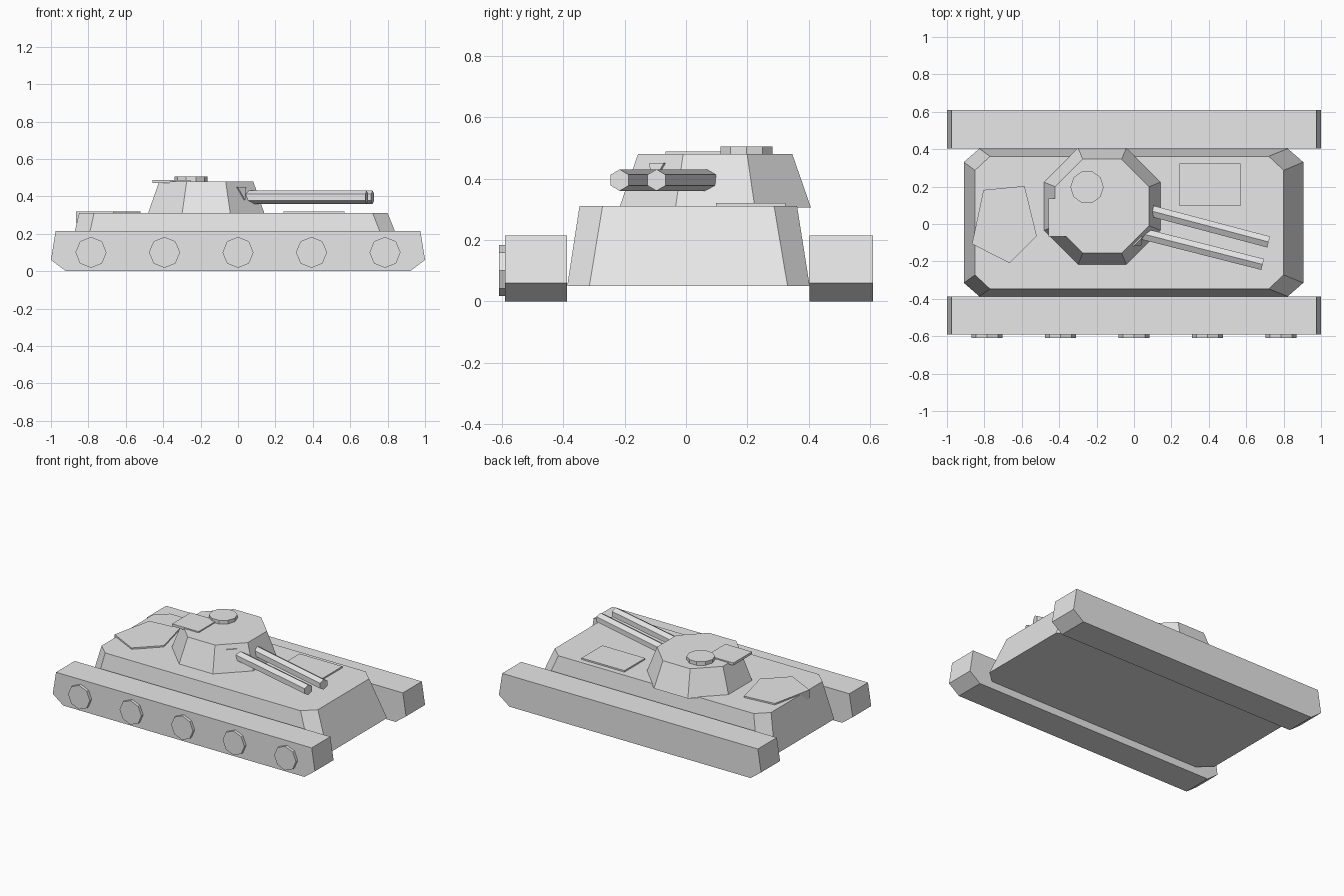
import bpy, bmesh
from math import sin, cos, pi
from mathutils import Vector

cube = bpy.data.objects.get("Cube")
if cube:
    bpy.data.objects.remove(cube, do_unlink=True)

grey = bpy.data.materials.new("plain_grey")
grey.use_nodes = True
grey.diffuse_color = (0.8, 0.8, 0.8, 1)
grey.node_tree.nodes["Principled BSDF"].inputs["Base Color"].default_value = (0.8, 0.8, 0.8, 1)


def loft(name, ring_a, ring_b):
    """Closed solid between two matching rings of 3D points."""
    bm = bmesh.new()
    a = [bm.verts.new(p) for p in ring_a]
    b = [bm.verts.new(p) for p in ring_b]
    bm.faces.new(a)
    bm.faces.new(b)
    n = len(a)
    for i in range(n):
        j = (i + 1) % n
        bm.faces.new((a[i], a[j], b[j], b[i]))
    bmesh.ops.recalc_face_normals(bm, faces=bm.faces)
    mesh = bpy.data.meshes.new(name)
    bm.to_mesh(mesh)
    bm.free()
    mesh.materials.append(grey)
    obj = bpy.data.objects.new(name, mesh)
    bpy.context.collection.objects.link(obj)
    return obj


def flat(points, z):
    return [(x, y, z) for x, y in points]


def upright(points, y):
    return [(x, y, z) for x, z in points]


def polygon(cx, cy, r, sides, turn=0.0):
    return [(cx + r * cos(turn + 2 * pi * i / sides),
             cy + r * sin(turn + 2 * pi * i / sides)) for i in range(sides)]


def rect(x0, x1, y0, y1):
    return [(x0, y0), (x1, y0), (x1, y1), (x0, y1)]


def cut_rect(x0, x1, y0, y1, cx, cy):
    """Rectangle with its corners cut off."""
    return [(x0 + cx, y0), (x1 - cx, y0), (x1, y0 + cy), (x1, y1 - cy),
            (x1 - cx, y1), (x0 + cx, y1), (x0, y1 - cy), (x0, y0 + cy)]


# Tracks
track = [(-1, 0.06), (-0.92, 0), (0.92, 0), (1, 0.06), (0.975, 0.215), (-0.975, 0.215)]
for side, y0, y1 in (("right", -0.59, -0.387), ("left", 0.403, 0.61)):
    loft(f"{side}_track", upright(track, y0), upright(track, y1))

# Wheels on the right track only
for i in range(5):
    disc = polygon((i - 2) * 0.393, 0.1, 0.083, 8)
    loft(f"wheel_{i + 1}", upright(disc, -0.61), upright(disc, -0.58))

# Hull with sloped sides and cut corners
loft("hull",
     flat(cut_rect(-0.91, 0.905, -0.387, 0.403, 0.083, 0.072), 0.05),
     flat(cut_rect(-0.85, 0.80, -0.347, 0.362, 0.08, 0.075), 0.31))

# Turret
TX, TY = -0.17, 0.095
loft("turret", flat(polygon(TX, TY, 0.338, 8, pi / 8), 0.305),
     flat(polygon(TX, TY, 0.272, 8, pi / 8), 0.48))

# Round cupola and square hatch on the turret roof
cupola = polygon(-0.251, 0.197, 0.089, 10)
loft("cupola", flat(cupola, 0.47), flat(cupola, 0.505))
hatch = rect(-0.456, -0.254, -0.067, 0.136)
loft("turret_hatch", flat(hatch, 0.471), flat(hatch, 0.488))

# Deck plates
deck = rect(0.243, 0.57, 0.097, 0.324)
loft("front_deck_plate", flat(deck, 0.29), flat(deck, 0.32))
rear = [(-0.805, 0.182), (-0.585, 0.203), (-0.52, -0.064), (-0.666, -0.209), (-0.866, -0.107)]
loft("rear_deck_plate", flat(rear, 0.257), flat(rear, 0.32))

# Twin six-sided gun barrels
for name, start, end in (("left_barrel", (0.05, 0.081), (0.72, -0.096)),
                         ("right_barrel", (-0.02, -0.036), (0.688, -0.216))):
    a, b = Vector((*start, 0.395)), Vector((*end, 0.395))
    along = (b - a).normalized()
    across = Vector((-along.y, along.x, 0))
    ring = [across * u + Vector((0, 0, v)) for u, v in polygon(0, 0, 0.035, 6, pi / 2)]
    loft(name, [a + p for p in ring], [b + p for p in ring])

# Small triangular stub on the diagonal turret face
out = Vector((1, -1, 0)).normalized()
across = Vector((1, 1, 0)).normalized()
centre = Vector((TX, TY, 0))
corners = [(-0.033, 0.45, 0.27), (0.033, 0.45, 0.27), (0, 0.38, 0.295)]
outer = [centre + across * u + out * d + Vector((0, 0, z)) for u, z, d in corners]
loft("turret_stub", [p - out * 0.05 for p in outer], outer)
